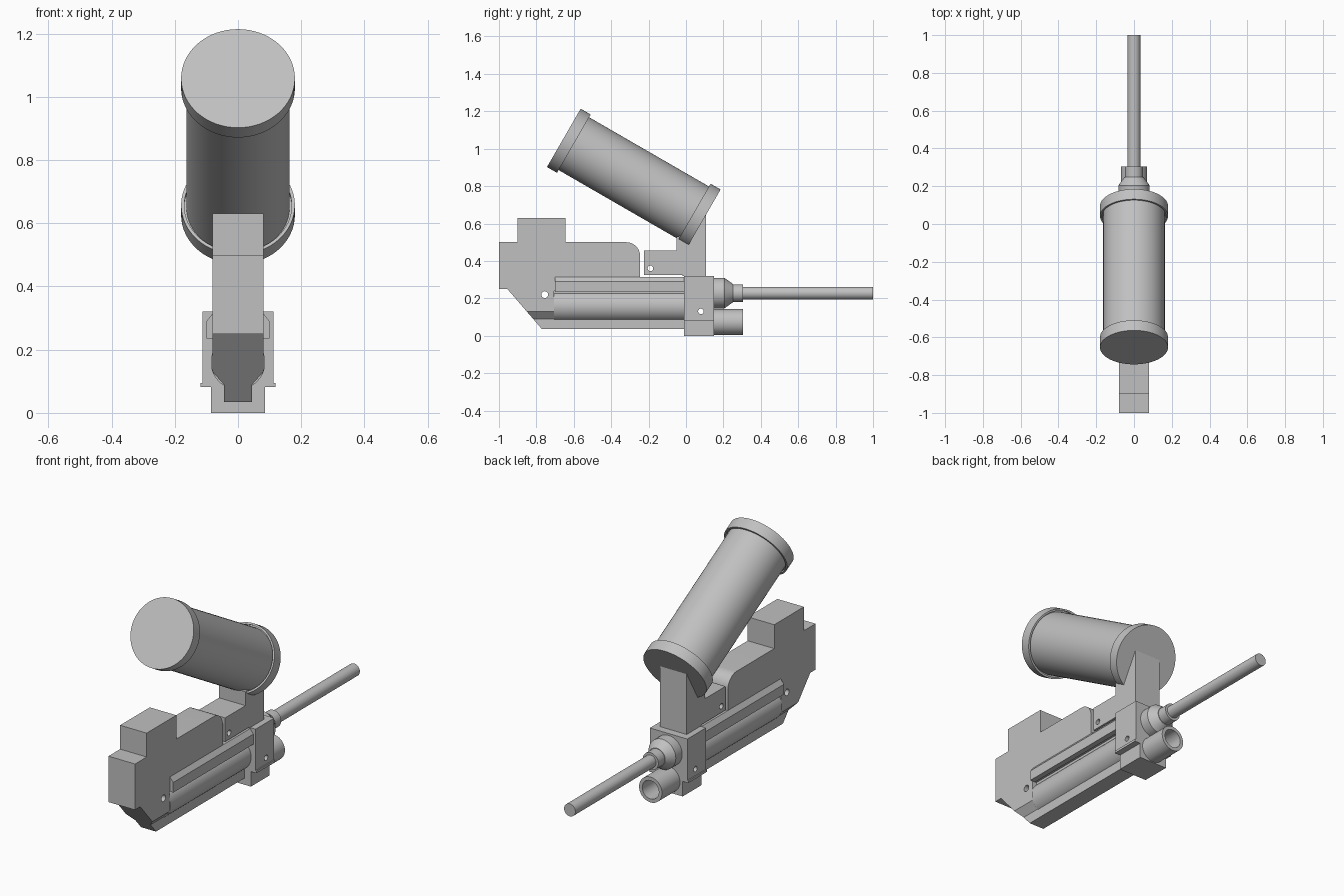
import bpy, bmesh, math
from mathutils import Matrix, Vector

cube = bpy.data.objects.get("Cube")
if cube:
    bpy.data.objects.remove(cube, do_unlink=True)

grey = bpy.data.materials.new("plain_grey")
grey.use_nodes = True
colour = (0.53, 0.53, 0.53, 1)
grey.diffuse_color = colour
grey.node_tree.nodes["Principled BSDF"].inputs["Base Color"].default_value = colour


def finish(name, bm):
    bmesh.ops.recalc_face_normals(bm, faces=bm.faces)
    mesh = bpy.data.meshes.new(name)
    bm.to_mesh(mesh)
    bm.free()
    mesh.materials.append(grey)
    obj = bpy.data.objects.new(name, mesh)
    bpy.context.collection.objects.link(obj)
    return obj


def smooth(obj):
    bpy.ops.object.select_all(action='DESELECT')
    obj.select_set(True)
    bpy.context.view_layer.objects.active = obj
    bpy.ops.object.shade_smooth_by_angle(angle=math.radians(30))


def prism(name, outline, start, end, axis='X'):
    """Extrude an outline: (y, z) points along X, or (x, z) points along Y."""
    bm = bmesh.new()
    if axis == 'X':
        pts = [(start, a, b) for a, b in outline]
        shift = Vector((end - start, 0, 0))
    else:
        pts = [(a, start, b) for a, b in outline]
        shift = Vector((0, end - start, 0))
    face = bm.faces.new([bm.verts.new(p) for p in pts])
    ext = bmesh.ops.extrude_face_region(bm, geom=[face])
    bmesh.ops.translate(bm, vec=shift,
                        verts=[g for g in ext["geom"] if isinstance(g, bmesh.types.BMVert)])
    return finish(name, bm)


def box(name, x, y, z):
    return prism(name, [(y[0], z[0]), (y[1], z[0]), (y[1], z[1]), (y[0], z[1])], *x)


def lathe(name, profile, origin, angle=-90, sides=64):
    """Revolve (radius, distance) points round an axis tilted about X."""
    bm = bmesh.new()
    verts = [bm.verts.new((r, 0, t)) for r, t in profile]
    edges = [bm.edges.new(pair) for pair in zip(verts, verts[1:])]
    bmesh.ops.spin(bm, geom=verts + edges, axis=(0, 0, 1), cent=(0, 0, 0),
                   angle=math.tau, steps=sides)
    bmesh.ops.remove_doubles(bm, verts=bm.verts, dist=1e-5)
    bm.transform(Matrix.Translation(origin) @ Matrix.Rotation(math.radians(angle), 4, 'X'))
    obj = finish(name, bm)
    smooth(obj)
    return obj


def carve(obj, cutter, operation='DIFFERENCE'):
    mod = obj.modifiers.new("carve", 'BOOLEAN')
    mod.object, mod.operation, mod.solver = cutter, operation, 'EXACT'
    bpy.context.view_layer.update()
    graph = bpy.context.evaluated_depsgraph_get()
    mesh = bpy.data.meshes.new_from_object(obj.evaluated_get(graph))
    obj.modifiers.clear()
    obj.data = mesh
    bpy.data.objects.remove(cutter, do_unlink=True)


def pin_hole(obj, y, z, r):
    circle = [(y + r * math.cos(i * math.tau / 24), z + r * math.sin(i * math.tau / 24))
              for i in range(24)]
    carve(obj, prism("hole_cutter", circle, -0.3, 0.3))


# Main body: side outline with a rounded shoulder
shoulder = [(-0.32 + 0.075 * math.cos(a), 0.425 + 0.075 * math.sin(a))
            for a in (i * math.pi / 24 for i in range(13))]
outline = [(-1, 0.25), (-0.955, 0.25), (-0.77, 0.035), (0, 0.035), (0, 0.315),
           (-0.245, 0.315)] + shoulder + [(-0.645, 0.5), (-0.645, 0.63), (-0.9, 0.63),
                                         (-0.9, 0.5), (-1, 0.5)]
body = prism("main_body", outline, -0.08, 0.08)

# Narrow keel under the body, side recesses and rear pin hole
half = [(0.045, 0), (0.045, 0.09), (0.081, 0.13), (0.081, 0.7)]
section = half + [(-x, z) for x, z in reversed(half)]
carve(body, prism("keel_cutter", section, -1.1, 0.1, 'Y'), 'INTERSECT')
for side in (-1, 1):
    carve(body, box("recess_cutter", sorted((side * 0.055, side * 0.2)), (-0.705, 0.1), (0.088, 0.24)))
pin_hole(body, -0.755, 0.22, 0.018)
smooth(body)

# Long tube in the recess and the chamfered rails over it
lathe("body_tube", [(0, 0), (0.086, 0), (0.086, 0.7), (0, 0.7)], (0, -0.705, 0.16))
for side, label in ((-1, "right"), (1, "left")):
    rail = [(0.07, 0.235), (0.1, 0.235), (0.1, 0.29), (0.08, 0.315), (0.07, 0.315)]
    prism(label + "_rail", [(side * x, z) for x, z in rail], -0.7, 0, 'Y')

# Clamp block with stepped base
block_half = [(0.085, 0), (0.085, 0.082), (0.119, 0.082), (0.119, 0.095), (0.113, 0.095),
              (0.113, 0.32)]
block = prism("clamp_block", block_half + [(-x, z) for x, z in reversed(block_half)],
              -0.01, 0.15, 'Y')
pin_hole(block, 0.08, 0.13, 0.015)
smooth(block)

# Bracket and post carrying the drum
post = prism("drum_post", [(-0.225, 0.325), (-0.225, 0.455), (-0.05, 0.455), (-0.05, 0.53),
                           (0.01, 0.54), (0.09, 0.645), (0.108, 0.65), (0.108, 0.32),
                           (-0.02, 0.32), (-0.02, 0.325)], -0.08, 0.08)
pin_hole(post, -0.19, 0.36, 0.015)
smooth(post)

# Tilted drum with a lipped cap at each end
length, cap = 0.864, 0.062
lower = [(0, 0), (0.18, 0), (0.18, cap), (0.17, cap), (0.17, cap - 0.015), (0.163, cap - 0.015)]
upper = [(r, length - t) for r, t in reversed(lower)]
lathe("drum", lower + upper, (0, 0.095, 0.626), angle=60)

# Stepped nozzle and thin rod
lathe("nozzle", [(0, 0), (0.082, 0), (0.082, 0.06), (0.05, 0.105), (0.047, 0.105),
                 (0.047, 0.16), (0, 0.16)], (0, 0.145, 0.228))
lathe("rod", [(0, 0), (0.034, 0), (0.034, 0.7), (0, 0.7)], (0, 0.3, 0.228), sides=40)

# Hollow lower tube
lathe("lower_tube", [(0, 0), (0.069, 0), (0.069, 0.16), (0.05, 0.16), (0.05, 0.01), (0, 0.01)],
      (0, 0.145, 0.073))
